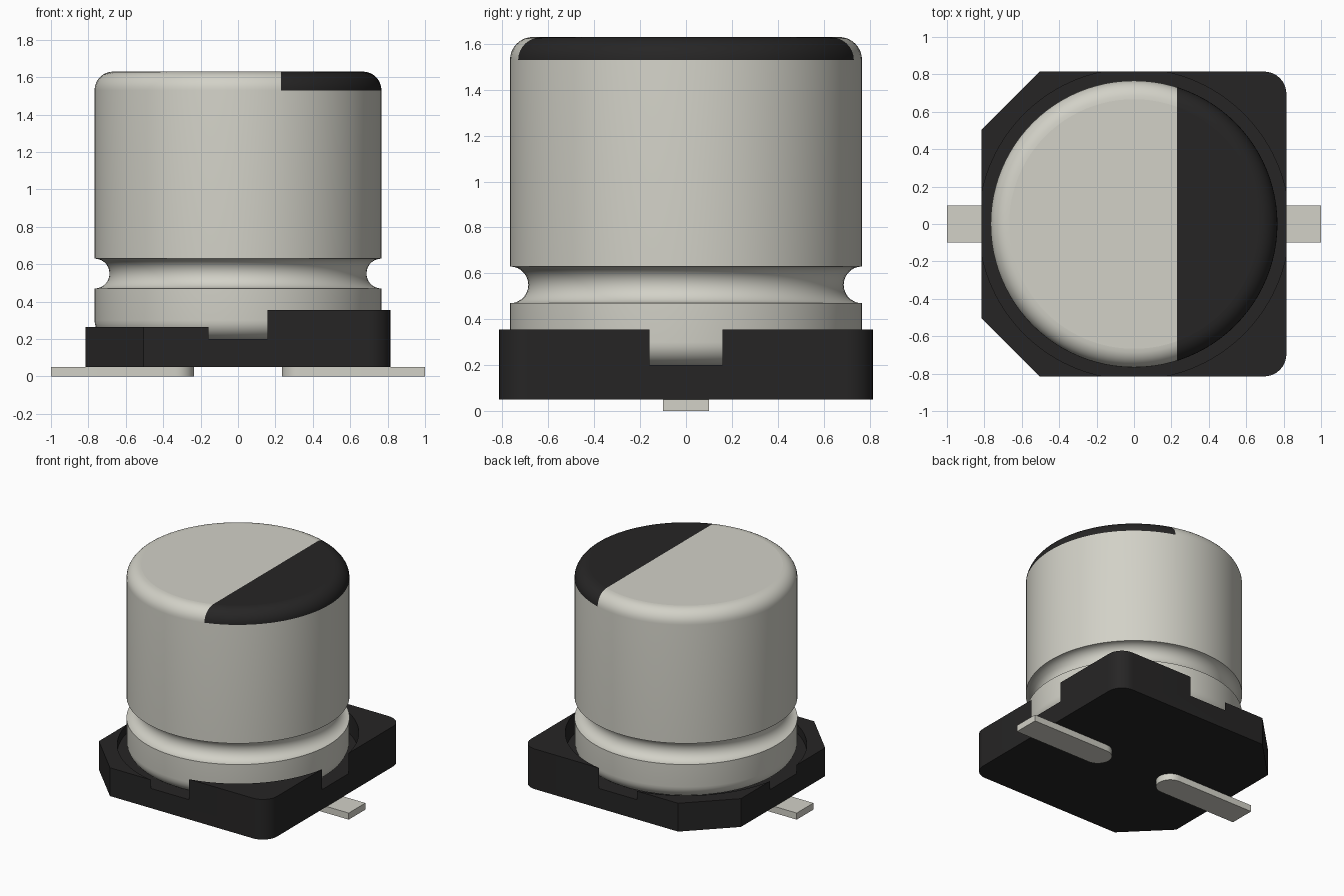
import bpy, bmesh
from math import sin, cos, pi, radians
from mathutils import Vector

cube = bpy.data.objects.get("Cube")
if cube:
    bpy.data.objects.remove(cube, do_unlink=True)


def material(name, rgb):
    mat = bpy.data.materials.new(name)
    mat.use_nodes = True
    mat.diffuse_color = (*rgb, 1)
    mat.node_tree.nodes["Principled BSDF"].inputs["Base Color"].default_value = (*rgb, 1)
    return mat


METAL = material("warm grey metal", (0.645, 0.638, 0.572))
BLACK = material("black plastic", (0.0194, 0.0185, 0.0185))


def finish(bm, name, *mats):
    bmesh.ops.recalc_face_normals(bm, faces=bm.faces)
    mesh = bpy.data.meshes.new(name)
    bm.to_mesh(mesh)
    bm.free()
    obj = bpy.data.objects.new(name, mesh)
    bpy.context.collection.objects.link(obj)
    for m in mats:
        mesh.materials.append(m)
    return obj


def activate(obj):
    bpy.ops.object.select_all(action='DESELECT')
    obj.select_set(True)
    bpy.context.view_layer.objects.active = obj


def smooth(obj):
    activate(obj)
    bpy.ops.object.shade_smooth_by_angle(angle=radians(30))


def arc(cx, cy, r, a0, a1, n):
    """Points on an arc, angles in degrees."""
    angles = [radians(a0 + (a1 - a0) * i / n) for i in range(n + 1)]
    return [(cx + r * cos(a), cy + r * sin(a)) for a in angles]


def prism(name, outline, z0, z1, *mats):
    bm = bmesh.new()
    face = bm.faces.new([bm.verts.new((x, y, z0)) for x, y in outline])
    top = bmesh.ops.extrude_face_region(bm, geom=[face], use_keep_orig=True)["geom"]
    verts = [v for v in top if isinstance(v, bmesh.types.BMVert)]
    bmesh.ops.translate(bm, vec=(0, 0, z1 - z0), verts=verts)
    return finish(bm, name, *mats)


def cut(obj, cutter):
    activate(obj)
    mod = obj.modifiers.new("cut", 'BOOLEAN')
    mod.operation = 'DIFFERENCE'
    mod.solver = 'EXACT'
    mod.object = cutter
    bpy.ops.object.modifier_apply(modifier=mod.name)
    bpy.data.objects.remove(cutter, do_unlink=True)


# Base: chamfered corners at -x, rounded corners at +x
H, C, R = 0.815, 0.505, 0.12
outline = (arc(H - R, R - H, R, -90, 0, 8) + arc(H - R, H - R, R, 0, 90, 8)
           + [(-C, H), (-H, C), (-H, -C), (-C, -H)])
base = prism("base", outline, 0.05, 0.355, BLACK)

# Lower the -x half, then cut the round seat that opens through each side
cut(base, prism("step_cutter", [(-1, -1), (0, -1), (0, 1), (-1, 1)], 0.265, 0.6, BLACK))
cut(base, prism("seat_cutter", arc(0, 0, 0.8305, 0, 357.5, 143), 0.2, 0.6, BLACK))
smooth(base)

# Can: lathed profile with rounded ends and a crimped groove
RAD, BOTTOM, TOP, FILLET = 0.767, 0.2, 1.63, 0.1
profile = ([(0, BOTTOM)]
           + arc(RAD - FILLET, BOTTOM + FILLET, FILLET, -90, 0, 8)
           + arc(RAD, 0.55, 0.08, 270, 90, 14)
           + arc(RAD - FILLET, TOP - FILLET, FILLET, 0, 90, 8)
           + [(0, TOP)])
bm = bmesh.new()
pts = [bm.verts.new((r, 0, z)) for r, z in profile]
edges = [bm.edges.new(pair) for pair in zip(pts, pts[1:])]
bmesh.ops.spin(bm, geom=pts + edges, axis=(0, 0, 1), cent=(0, 0, 0),
               angle=2 * pi, steps=96)
bmesh.ops.remove_doubles(bm, verts=bm.verts, dist=0.0005)

# Polarity mark: split the crown along a straight line and colour one side
MARK_X, CROWN = 0.23, TOP - FILLET
crown = [f for f in bm.faces if f.calc_center_median().z > CROWN]
geom = set(crown)
for f in crown:
    geom.update(f.edges)
    geom.update(f.verts)
bmesh.ops.bisect_plane(bm, geom=list(geom), plane_co=(MARK_X, 0, 0),
                       plane_no=(1, 0, 0), dist=0.0001)
for f in bm.faces:
    c = f.calc_center_median()
    f.material_index = int(c.z > CROWN and c.x > MARK_X)
can = finish(bm, "can", METAL, BLACK)
smooth(can)
for p in can.data.polygons:
    if abs(p.normal.z) > 0.9995:
        p.use_smooth = False

# Leads: flat strips with a rounded inner end
for side, name in ((1, "left_lead"), (-1, "right_lead")):
    strip = [(1, -0.1), (1, 0.1)] + arc(0.335, 0, 0.1, 90, 270, 16)
    smooth(prism(name, [(side * x, y) for x, y in strip], 0, 0.05, METAL))
